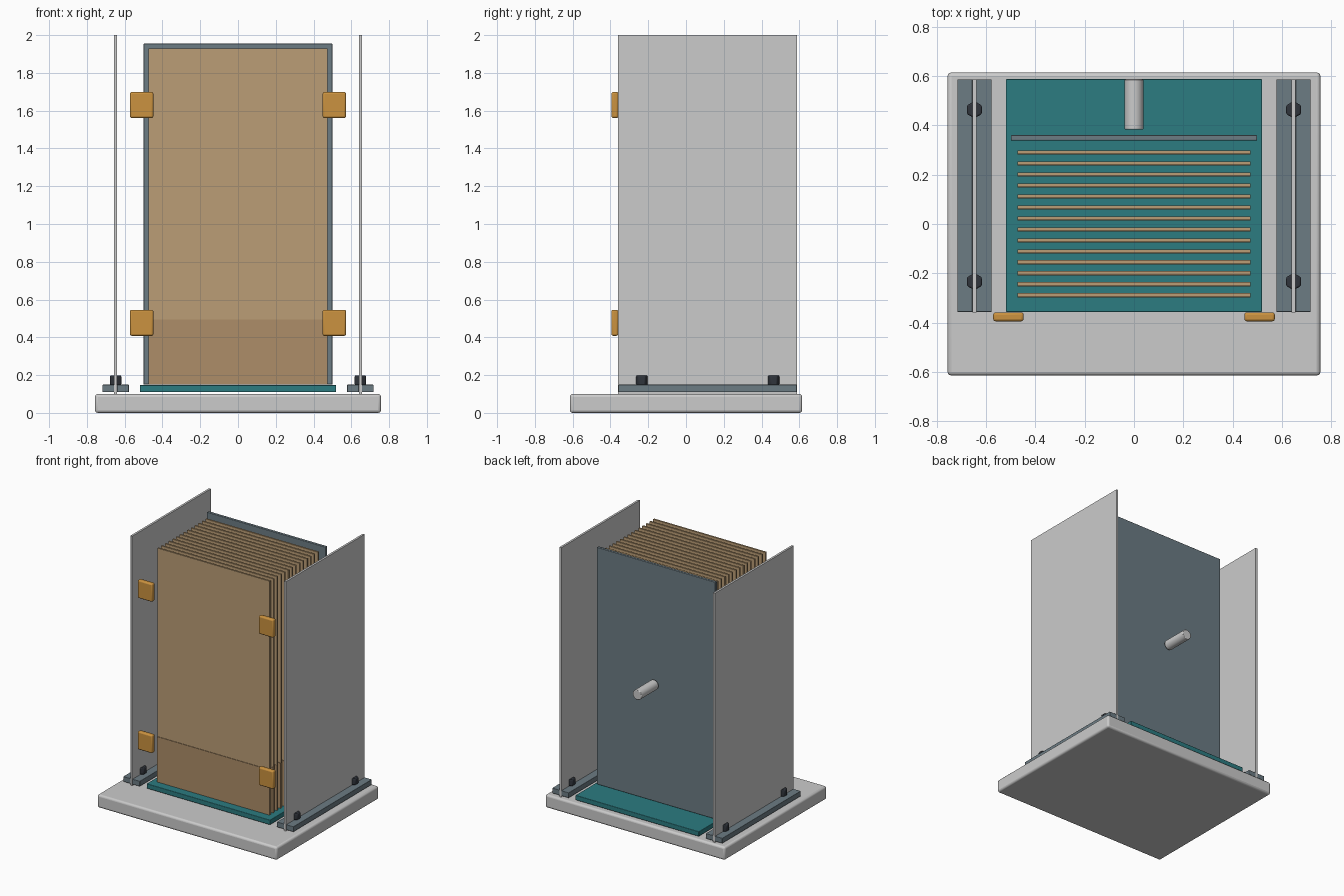
import bpy
from math import pi

if "Cube" in bpy.data.objects:
    bpy.data.objects.remove(bpy.data.objects["Cube"])


def material(name, rgb):
    m = bpy.data.materials.new(name)
    m.diffuse_color = (*rgb, 1)
    m.use_nodes = True
    m.node_tree.nodes["Principled BSDF"].inputs["Base Color"].default_value = m.diffuse_color
    return m


SLATE = material("slate", (0.15, 0.20, 0.23))
TEAL = material("teal", (0.025, 0.20, 0.22))
CARD = material("card", (0.50, 0.34, 0.18))
CARD_DARK = material("card_dark", (0.42, 0.27, 0.14))
AMBER = material("amber", (0.60, 0.29, 0.05))
BLACK = material("black", (0.03, 0.035, 0.045))


def finish(ob, name, mat, bevel, segments=3):
    ob.name = name
    if mat:
        ob.data.materials.append(mat)
    if bevel:
        b = ob.modifiers.new("bevel", "BEVEL")
        b.width, b.segments = bevel, segments
        bpy.ops.object.shade_smooth_by_angle()
    return ob


def box(name, x, y, z, mat=None, bevel=0):
    """Box from (min, max) ranges on each axis."""
    ranges = (x, y, z)
    bpy.ops.mesh.primitive_cube_add(size=1, location=[(a + b) / 2 for a, b in ranges])
    ob = bpy.context.object
    ob.scale = [b - a for a, b in ranges]
    bpy.ops.object.transform_apply(location=False, rotation=False, scale=True)
    return finish(ob, name, mat, bevel)


def cylinder(name, r, depth, loc, rot=(0, 0, 0), sides=32, mat=None, bevel=0):
    bpy.ops.mesh.primitive_cylinder_add(vertices=sides, radius=r, depth=depth,
                                        location=loc, rotation=rot)
    return finish(bpy.context.object, name, mat, bevel, 2)


# Base slab and the belt bed the stack stands on
box("base", (-0.757, 0.757), (-0.615, 0.615), (0, 0.1), bevel=0.015)
box("belt_bed", (-0.52, 0.52), (-0.357, 0.588), (0.11, 0.147), TEAL, 0.004)

# Side walls, each clamped in a bolted rail and carrying two front retainers
for side, s in (("left", -1), ("right", 1)):
    def span(a, b):
        return tuple(sorted((s * a, s * b)))

    box(f"{side}_wall", span(0.640, 0.656), (-0.359, 0.587), (0.1, 2.0))
    box(f"{side}_rail_inner", span(0.578, 0.640), (-0.357, 0.587), (0.11, 0.149), SLATE, 0.002)
    box(f"{side}_rail_outer", span(0.656, 0.717), (-0.357, 0.587), (0.11, 0.149), SLATE, 0.002)
    for i, y in enumerate((-0.234, 0.464)):
        cylinder(f"{side}_bolt_{i + 1}", 0.035, 0.05, (s * 0.648, y, 0.173),
                 sides=6, mat=BLACK, bevel=0.006)
    for i, z in enumerate((0.477, 1.63)):
        box(f"{side}_retainer_{i + 1}", span(0.448, 0.572), (-0.395, -0.359),
            (z - 0.069, z + 0.069), AMBER, 0.01)

# Stack of upright flat bags, each with a folded bottom flap at the front
for i in range(14):
    y = -0.289 + i * 0.0446
    box(f"bag_{i + 1}", (-0.473, 0.473), (y - 0.005, y + 0.008), (0.15, 1.93), CARD)
    box(f"bag_flap_{i + 1}", (-0.473, 0.473), (y - 0.009, y - 0.005), (0.15, 0.495), CARD_DARK)

# Pusher plate behind the stack and its push rod
box("pusher_plate", (-0.5, 0.5), (0.339, 0.361), (0.15, 1.955), SLATE, 0.004)
cylinder("push_rod", 0.038, 0.205, (0, 0.4855, 1.05), (pi / 2, 0, 0), bevel=0.004)
